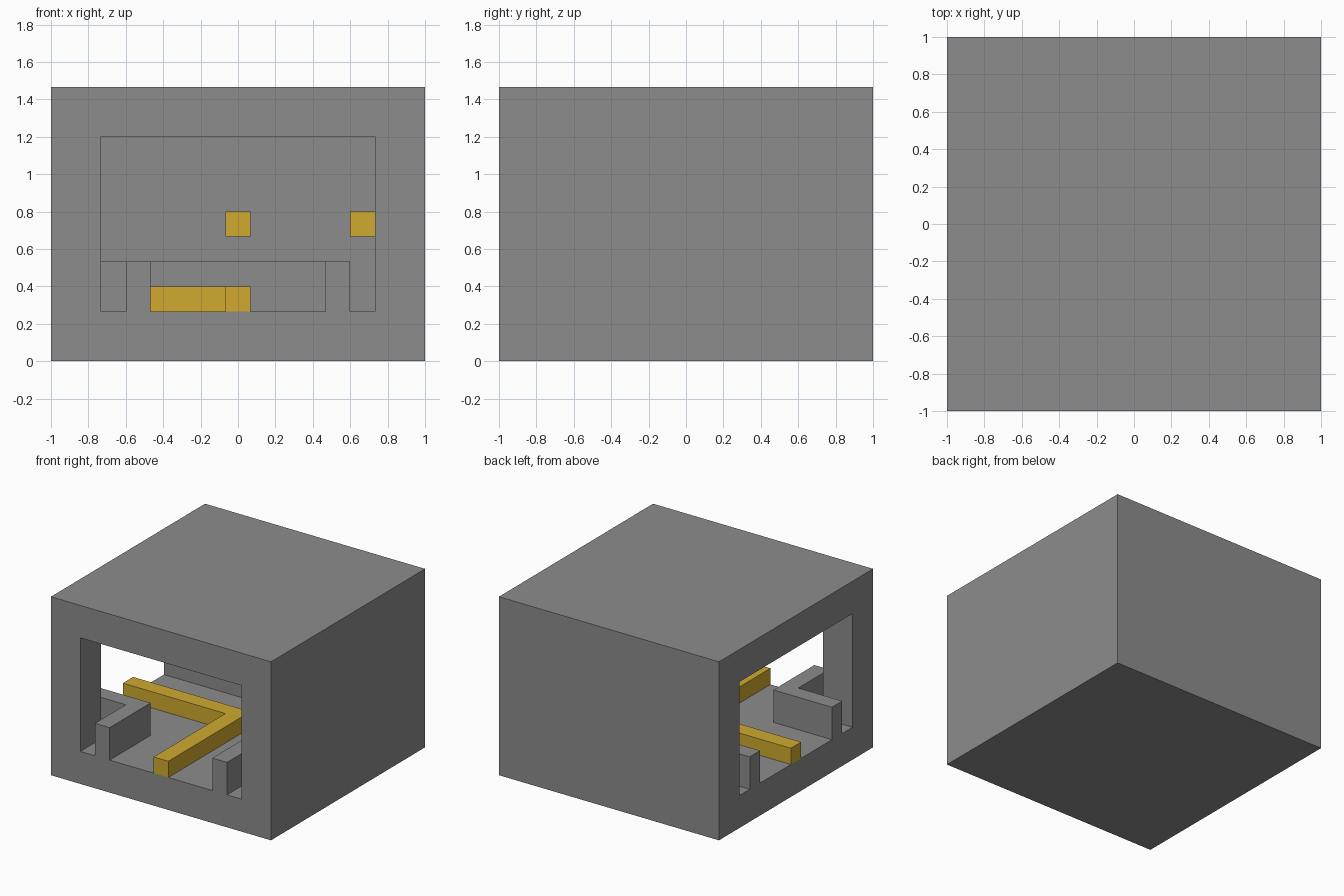
import bpy
import bmesh

U = 2 / 15          # grid module
EDGE = 7.5          # half width of the block, in modules
FLOOR, CEILING, TOP = 2, 9, 11

if "Cube" in bpy.data.objects:
    bpy.data.objects.remove(bpy.data.objects["Cube"], do_unlink=True)


def make_material(name, color):
    mat = bpy.data.materials.new(name)
    mat.use_nodes = True
    mat.diffuse_color = color
    mat.node_tree.nodes["Principled BSDF"].inputs["Base Color"].default_value = color
    return mat


def prism(name, outline, low, high, mat):
    """Extrude a floor-plan outline, given in modules, between two heights."""
    bm = bmesh.new()
    base = bm.faces.new([bm.verts.new((x * U, y * U, low * U)) for x, y in outline])
    grown = bmesh.ops.extrude_face_region(bm, geom=[base])["geom"]
    verts = [g for g in grown if isinstance(g, bmesh.types.BMVert)]
    bmesh.ops.translate(bm, verts=verts, vec=(0, 0, (high - low) * U))
    bmesh.ops.recalc_face_normals(bm, faces=bm.faces)
    mesh = bpy.data.meshes.new(name)
    bm.to_mesh(mesh)
    bm.free()
    mesh.materials.append(mat)
    obj = bpy.data.objects.new(name, mesh)
    bpy.context.collection.objects.link(obj)
    return obj


def rect(x0, x1, y0, y1):
    return [(x0, y0), (x1, y0), (x1, y1), (x0, y1)]


def bend(inner, outer, end=EDGE):
    """L-shaped plan turning from the front side to the -x side."""
    return [(inner, -end), (outer, -end), (outer, outer),
            (-end, outer), (-end, inner), (inner, inner)]


stone = make_material("stone grey", (0.27, 0.265, 0.27, 1))
gold = make_material("gold", (0.63, 0.40, 0.03, 1))

# Hollow block, open on two neighbouring sides with a corner pillar
shell = prism("shell", rect(-EDGE, EDGE, -EDGE, EDGE), 0, TOP, stone)
cutter = prism("passage_cutter", bend(-5.5, 5.5, EDGE + 1), FLOOR, CEILING, stone)
cutter.hide_render = True
cut = shell.modifiers.new("passage", 'BOOLEAN')
cut.operation = 'DIFFERENCE'
cut.solver = 'EXACT'
cut.object = cutter
bpy.context.view_layer.objects.active = shell
bpy.ops.object.modifier_apply(modifier=cut.name)
bpy.data.objects.remove(cutter, do_unlink=True)

# Raised kerbs on both sides of the curve, and the rail between them
prism("inner_kerb", bend(-4.5, -3.5), FLOOR, FLOOR + 2, stone)
prism("outer_kerb", bend(3.5, 4.5), FLOOR, FLOOR + 2, stone)
prism("rail", bend(-0.5, 0.5), FLOOR, FLOOR + 1, gold)

# Lamps on the two closed walls
prism("side_lamp", rect(4.5, 5.5, -0.5, 0.5), 5, 6, gold)
prism("back_lamp", rect(-0.5, 0.5, 4.5, 5.5), 5, 6, gold)
